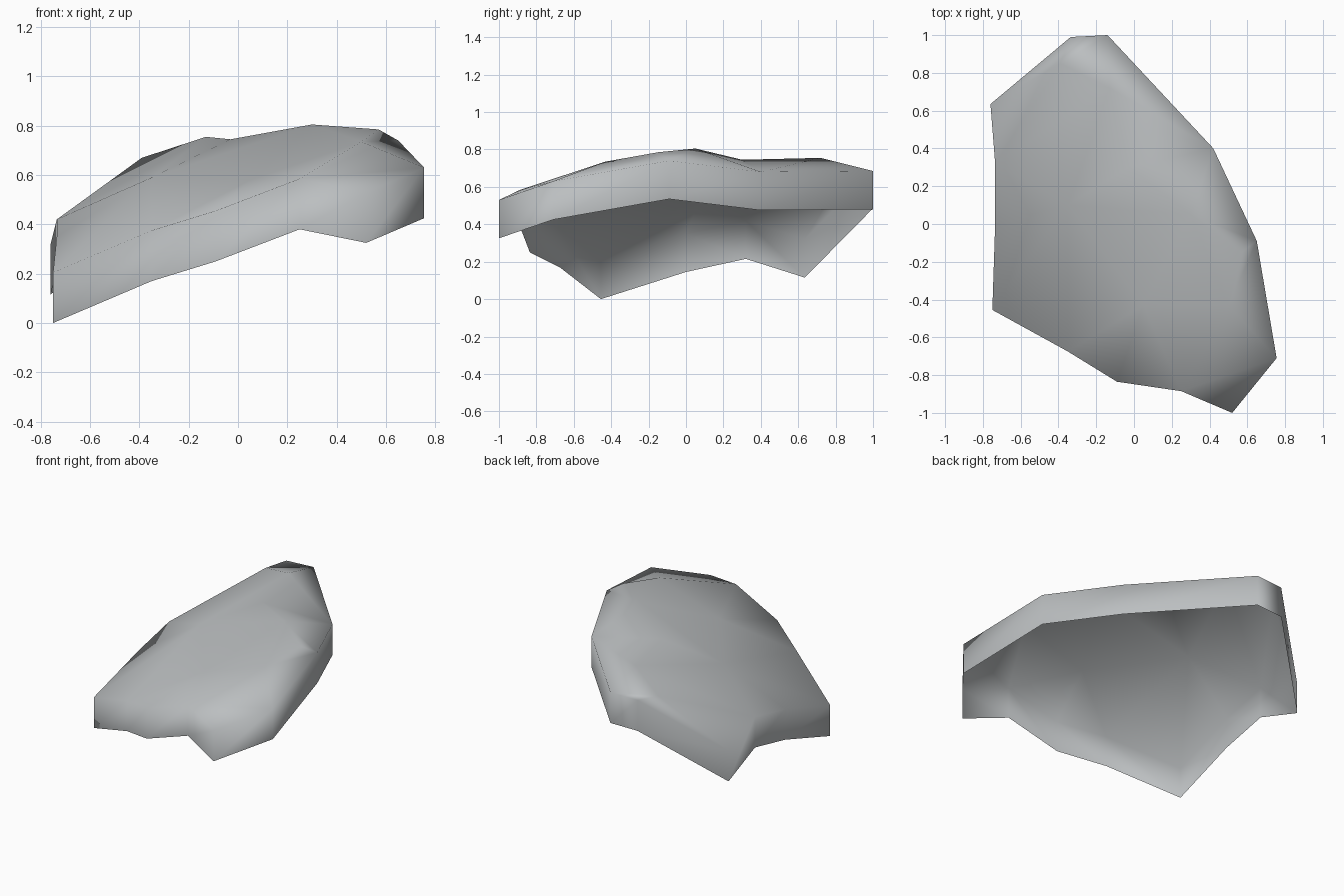
import bpy
import bmesh
from mathutils import Vector
from mathutils.geometry import delaunay_2d_cdt

if "Cube" in bpy.data.objects:
    bpy.data.objects.remove(bpy.data.objects["Cube"])

SKIRT = 0.205  # drop of the side wall below the rim

# rim of the plate, counter-clockwise seen from above
rim = [(-.75, -.455, .215), (-.35, -.675, .385), (-.09, -.835, .465), (.25, -.885, .595),
       (.52, -1, .54), (.755, -.71, .64), (.65, -.09, .75), (.42, .4, .69),
       (-.14, 1, .695), (-.335, .99, .69), (-.76, .635, .33), (-.735, .32, .43),
       (-.735, 0, .36)]
# crest, valley and shoulder points inside the rim
crown = [(.3, .05, .815), (.57, -.15, .795), (.5, -.43, .745), (.05, -.43, .59),
         (-.13, .72, .765), (-.39, .85, .68), (-.35, .1, .6), (-.03, .3, .755)]

pts = rim + crown
n = len(rim)
res = delaunay_2d_cdt([Vector(p[:2]) for p in pts], [], [list(range(n))], 1, 1e-5)
coords, faces, origin = res[0], res[2], res[3]

bm = bmesh.new()
verts = [bm.verts.new((c.x, c.y, pts[o[0]][2])) for c, o in zip(coords, origin)]
for f in faces:
    bm.faces.new([verts[i] for i in f])

# side wall: straight drop from the rim, open underneath
edges = [e for e in bm.edges if e.is_boundary]
ext = bmesh.ops.extrude_edge_only(bm, edges=edges)
low = [v for v in ext["geom"] if isinstance(v, bmesh.types.BMVert)]
bmesh.ops.translate(bm, verts=low, vec=(0, 0, -SKIRT))
bmesh.ops.translate(bm, verts=bm.verts, vec=(0, 0, -min(v.co.z for v in bm.verts)))
bmesh.ops.recalc_face_normals(bm, faces=bm.faces)
if sum(f.normal.z * f.calc_area() for f in bm.faces) < 0:
    bmesh.ops.reverse_faces(bm, faces=bm.faces)
for f in bm.faces:
    f.smooth = True

mesh = bpy.data.meshes.new("curved_plate")
bm.to_mesh(mesh)
bm.free()
mat = bpy.data.materials.new("stone_grey")
mat.diffuse_color = (.5, .52, .53, 1)
mat.use_nodes = True
mat.node_tree.nodes["Principled BSDF"].inputs["Base Color"].default_value = mat.diffuse_color
mesh.materials.append(mat)
plate = bpy.data.objects.new("curved_plate", mesh)
bpy.context.collection.objects.link(plate)

# large top faces dominate the shading at the rim
wn = plate.modifiers.new("weighted_normals", 'WEIGHTED_NORMAL')
wn.mode = 'FACE_AREA'
